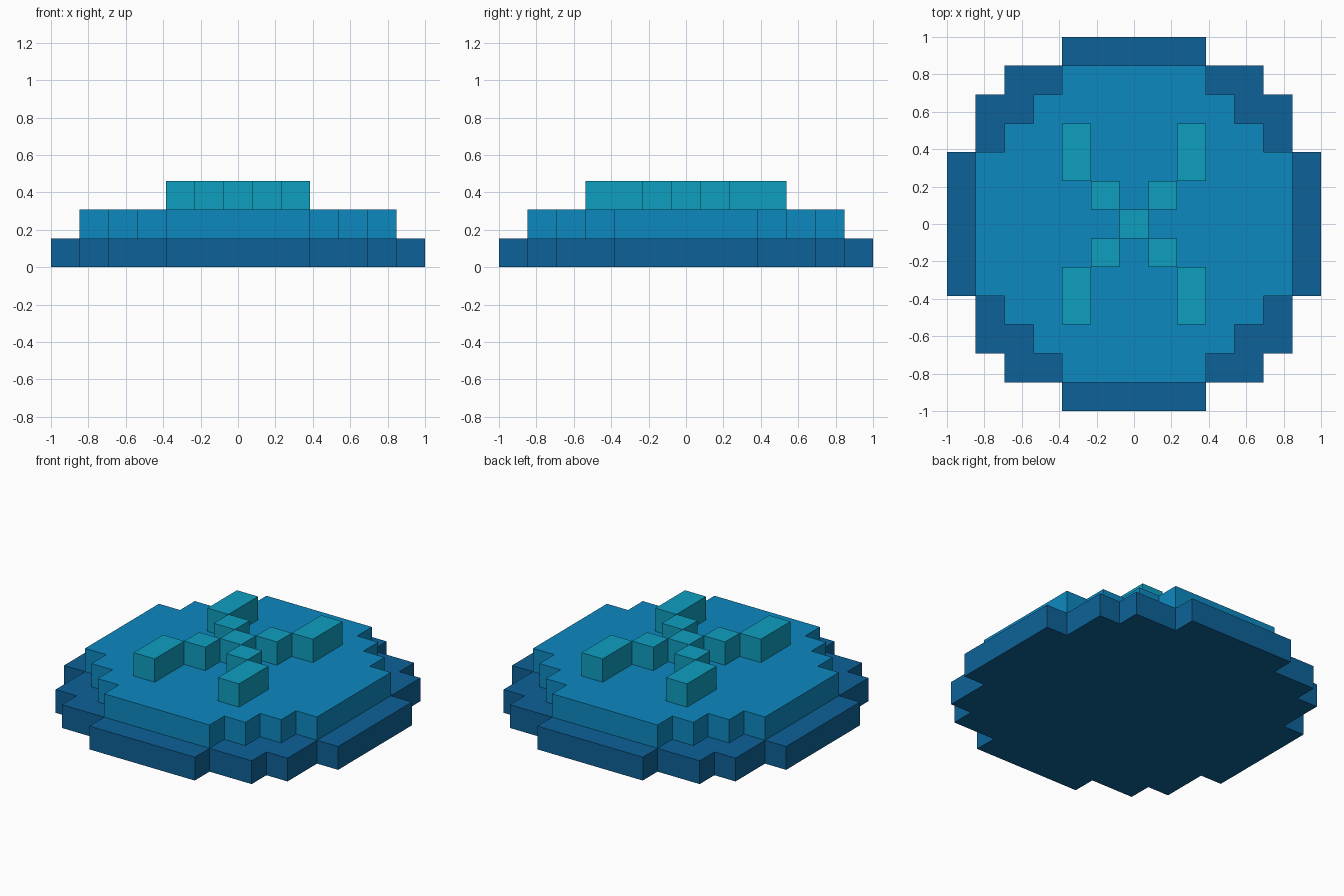
import bpy
import bmesh

cube = bpy.data.objects.get("Cube")
if cube:
    bpy.data.objects.remove(cube, do_unlink=True)

U = 2 / 13  # edge of one block; the base is 13 blocks wide


def material(name, rgb):
    """Flat material from 0-255 sRGB values."""
    lin = [c / 255 / 12.92 if c < 11 else ((c / 255 + 0.055) / 1.055) ** 2.4 for c in rgb]
    mat = bpy.data.materials.new(name)
    mat.use_nodes = True
    mat.diffuse_color = (*lin, 1)
    mat.node_tree.nodes["Principled BSDF"].inputs["Base Color"].default_value = (*lin, 1)
    return mat


def prism(name, outline, layer, mat):
    """Extrude an outline (in blocks) by one block, on the given layer."""
    bm = bmesh.new()
    face = bm.faces.new([bm.verts.new((x * U, y * U, layer * U)) for x, y in outline])
    top = bmesh.ops.extrude_face_region(bm, geom=[face], use_keep_orig=True)
    verts = [v for v in top["geom"] if isinstance(v, bmesh.types.BMVert)]
    bmesh.ops.translate(bm, verts=verts, vec=(0, 0, U))
    bmesh.ops.recalc_face_normals(bm, faces=bm.faces)
    mesh = bpy.data.meshes.new(name)
    bm.to_mesh(mesh)
    bm.free()
    mesh.materials.append(mat)
    obj = bpy.data.objects.new(name, mesh)
    bpy.context.collection.objects.link(obj)
    return obj


def stepped_disc(steps):
    """Closed stepped outline from the corner steps of the +x +y quarter."""
    quarter = []
    for i, (x, y) in enumerate(steps):
        quarter.append((x, y))
        if i + 1 < len(steps):
            quarter.append((steps[i + 1][0], y))
    left = [(-x, y) for x, y in reversed(quarter)]
    upper = quarter + left
    return upper + [(-x, -y) for x, y in upper]


def box(x, y, w, d):
    return [(x - w / 2, y - d / 2), (x + w / 2, y - d / 2),
            (x + w / 2, y + d / 2), (x - w / 2, y + d / 2)]


dark_blue = material("dark blue", (13, 98, 153))
mid_blue = material("mid blue", (13, 137, 192))
teal = material("teal", (15, 159, 192))

# Two stepped round tiers
prism("base_tier", stepped_disc([(6.5, 2.5), (5.5, 4.5), (4.5, 5.5), (2.5, 6.5)]), 0, dark_blue)
prism("upper_tier", stepped_disc([(5.5, 2.5), (4.5, 3.5), (3.5, 4.5), (2.5, 5.5)]), 1, mid_blue)

# Raised diagonal cross: centre block, then an inner block and a long end block per arm
prism("cross_centre", box(0, 0, 1, 1), 2, teal)
for sx, side in ((1, "left"), (-1, "right")):
    for sy, end in ((-1, "front"), (1, "back")):
        prism(f"cross_inner_{end}_{side}", box(sx, sy, 1, 1), 2, teal)
        prism(f"cross_end_{end}_{side}", box(2 * sx, 2.5 * sy, 1, 2), 2, teal)
